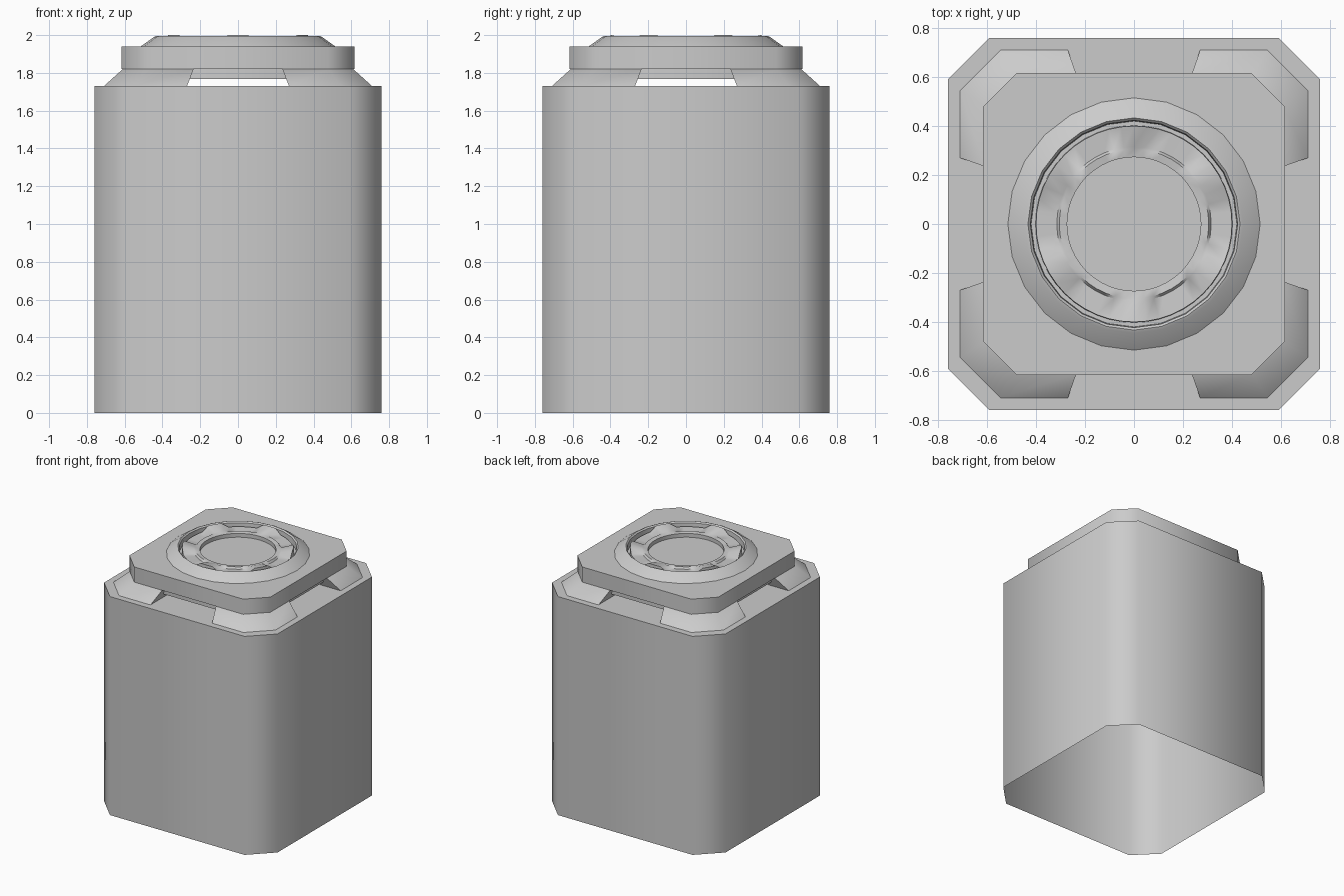
import bpy, math

if "Cube" in bpy.data.objects:
    bpy.data.objects.remove(bpy.data.objects["Cube"])


def make_object(name, verts, faces, angle=50):
    mesh = bpy.data.meshes.new(name)
    mesh.from_pydata(verts, [], faces)
    mesh.update()
    mesh.shade_smooth()
    mesh.set_sharp_from_angle(angle=math.radians(angle))
    obj = bpy.data.objects.new(name, mesh)
    bpy.context.collection.objects.link(obj)
    return obj


def chamfered_square(half, flat):
    # counter-clockwise square outline with cut corners
    quarter = [(half, -flat), (half, flat)]
    out = []
    for k in range(4):
        c, s = round(math.cos(k * math.pi / 2)), round(math.sin(k * math.pi / 2))
        out += [(x * c - y * s, x * s + y * c) for x, y in quarter]
    return out


def loft(name, low, z0, high, z1, bottom=True):
    n = len(low)
    verts = [(x, y, z0) for x, y in low] + [(x, y, z1) for x, y in high]
    faces = [(i, (i + 1) % n, (i + 1) % n + n, i + n) for i in range(n)]
    faces.append(tuple(range(n, 2 * n)))
    if bottom:
        faces.append(tuple(reversed(range(n))))
    return make_object(name, verts, faces)


def lathe(name, profile, segments):
    # profile(angle in degrees) gives (radius, height) points, outside to inside
    verts, faces = [], []
    for i in range(segments):
        deg = 360 * i / segments
        a = math.radians(deg)
        pts = profile(deg)
        m = len(pts)
        verts += [(r * math.cos(a), r * math.sin(a), z) for r, z in pts]
    for i in range(segments):
        j = (i + 1) % segments
        for k in range(m - 1):
            faces.append((i * m + k, j * m + k, j * m + k + 1, i * m + k + 1))
    return make_object(name, verts, faces, 40)


# Hollow body, open underneath
body = chamfered_square(0.76, 0.59)
loft("body", body, 0, body, 1.73, bottom=False)

# Four sloping corner feet carrying the lid
foot_low = [(0.27, 0.27), (0.71, 0.27), (0.71, 0.545), (0.545, 0.71), (0.27, 0.71)]
foot_high = [(0.235, 0.235), (0.61, 0.235), (0.61, 0.48), (0.48, 0.61), (0.235, 0.61)]
for k, label in enumerate(("back_right", "back_left", "front_left", "front_right")):
    foot = loft("corner_foot_" + label, foot_low, 1.73, foot_high, 1.82)
    foot.rotation_euler.z = k * math.pi / 2

# Recessed slab under the lid, leaving a see-through slot below it
slab = chamfered_square(0.57, 0.45)
loft("lid_underside", slab, 1.767, slab, 1.82)

# Lid plate
lid = chamfered_square(0.617, 0.477)
loft("lid", lid, 1.82, lid, 1.94)

# Sloped outer collar
lathe("collar", lambda deg: [(0.515, 1.94), (0.445, 1.99), (0.433, 1.995),
                             (0.423, 1.985), (0.42, 1.94)], 24)


# Inner ring with six shallow notches
def insert_profile(deg):
    off = abs((deg + 30) % 60 - 30)
    notch = off < 15.1
    return [(0.402, 1.94), (0.40, 1.965 if notch else 2.0),
            (0.315, 1.96 if notch else 1.98), (0.305, 1.975),
            (0.273, 1.97), (0.273, 1.94)]


lathe("notched_ring", insert_profile, 48)
